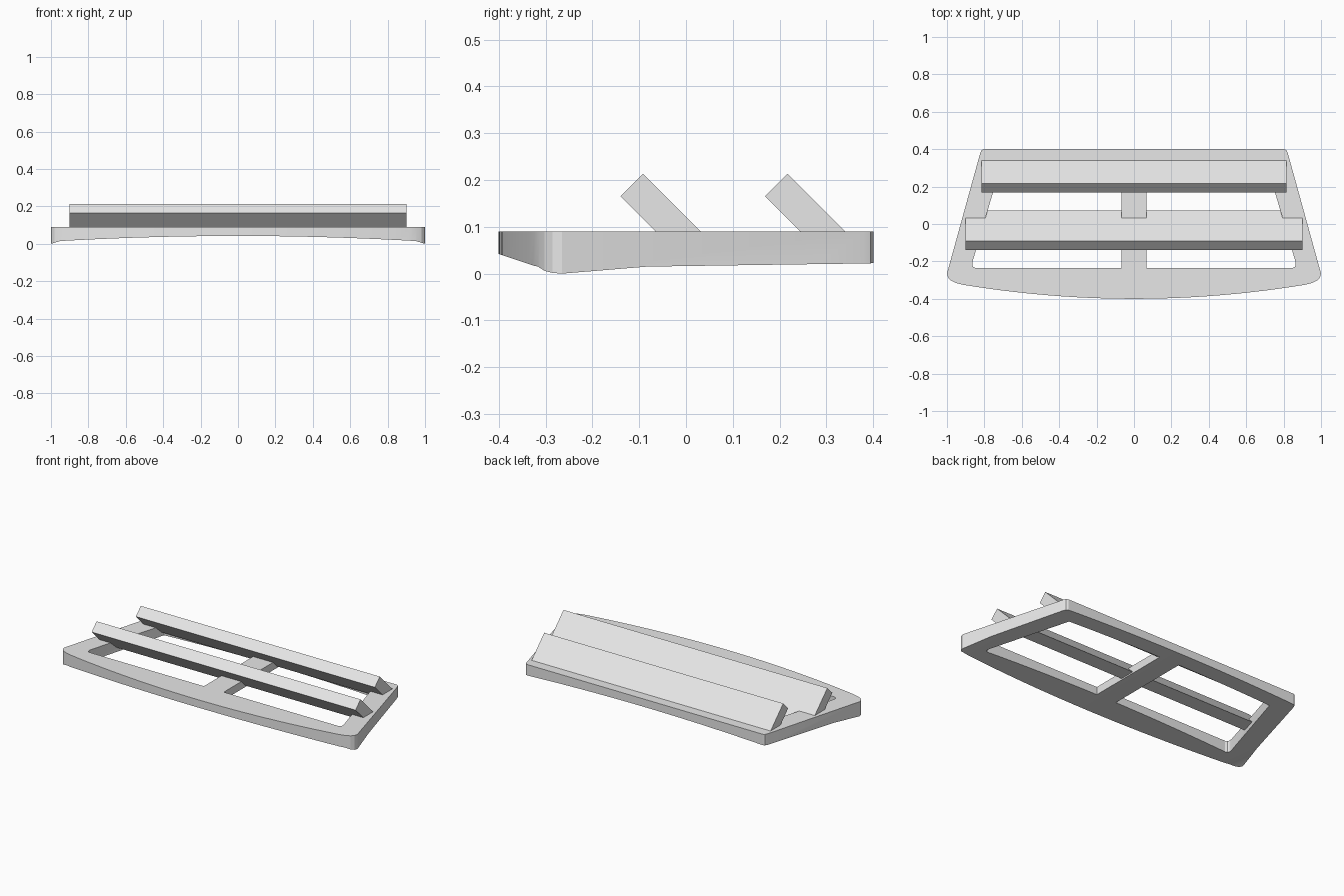
import bpy, bmesh
from mathutils import Vector

cube = bpy.data.objects.get("Cube")
if cube:
    bpy.data.objects.remove(cube, do_unlink=True)

grey = bpy.data.materials.new("plain grey")
grey.use_nodes = True
grey.diffuse_color = (0.8, 0.8, 0.8, 1)
grey.node_tree.nodes["Principled BSDF"].inputs["Base Color"].default_value = (0.8, 0.8, 0.8, 1)


def prism(name, points, push):
    """Solid made by pushing a flat 3D polygon along a vector."""
    bm = bmesh.new()
    face = bm.faces.new([bm.verts.new(p) for p in points])
    result = bmesh.ops.extrude_face_region(bm, geom=[face])
    moved = [v for v in result["geom"] if isinstance(v, bmesh.types.BMVert)]
    bmesh.ops.translate(bm, verts=moved, vec=Vector(push))
    bmesh.ops.recalc_face_normals(bm, faces=bm.faces)
    mesh = bpy.data.meshes.new(name)
    bm.to_mesh(mesh)
    bm.free()
    mesh.materials.append(grey)
    obj = bpy.data.objects.new(name, mesh)
    bpy.context.collection.objects.link(obj)
    return obj


def cut(target, cutter):
    cutter.hide_render = True
    mod = target.modifiers.new("cut", "BOOLEAN")
    mod.operation = "DIFFERENCE"
    mod.solver = "EXACT"
    mod.object = cutter
    bpy.context.view_layer.objects.active = target
    bpy.ops.object.modifier_apply(modifier=mod.name)
    bpy.data.objects.remove(cutter, do_unlink=True)


TOP = 0.09

# Frame outline: bowed front, rounded front corners, tapering sides
right_side = [(0.955, -0.314), (0.98, -0.302), (0.995, -0.285), (1.0, -0.265),
              (0.822, 0.38), (0.815, 0.394), (0.803, 0.4)]
bow = [(i / 12 * 0.92, -0.4 + 0.09 * (i / 12 * 0.92) ** 2) for i in range(-12, 13)]
outline = bow + right_side + [(-x, y) for x, y in reversed(right_side)]
frame = prism("frame", [(x, y, TOP) for x, y in outline], (0, 0, -0.2))

# Arched underside
steps = [i / 20 for i in range(-22, 23)]
arch = [(x, -1, 0.042 - 0.03 * x * x - 0.24 * max(0, abs(x) - 0.95)) for x in steps]
cut(frame, prism("underside_cutter", arch + [(1.1, -1, -0.5), (-1.1, -1, -0.5)], (0, 2, 0)))

# Two openings either side of the centre bar
opening = [(0.068, -0.235), (0.848, -0.235), (0.859, -0.23), (0.865, -0.217),
           (0.863, -0.2), (0.715, 0.3), (0.068, 0.3)]
for side in (1, -1):
    cut(frame, prism("opening_cutter", [(side * x, y, -0.3) for x, y in opening], (0, 0, 0.6)))

bpy.ops.object.select_all(action="DESELECT")
frame.select_set(True)
bpy.context.view_layer.objects.active = frame
bpy.ops.object.shade_smooth_by_angle(angle=0.4)

# Tilted slats, sunk into the frame
section = [(-0.092, 0.213), (0.071, 0.05), (-0.025, 0.05), (-0.14, 0.165)]
for name, half, shift in (("front_slat", 0.9, 0), ("back_slat", 0.815, 0.309)):
    prism(name, [(-half, y + shift, z) for y, z in section], (2 * half, 0, 0))
